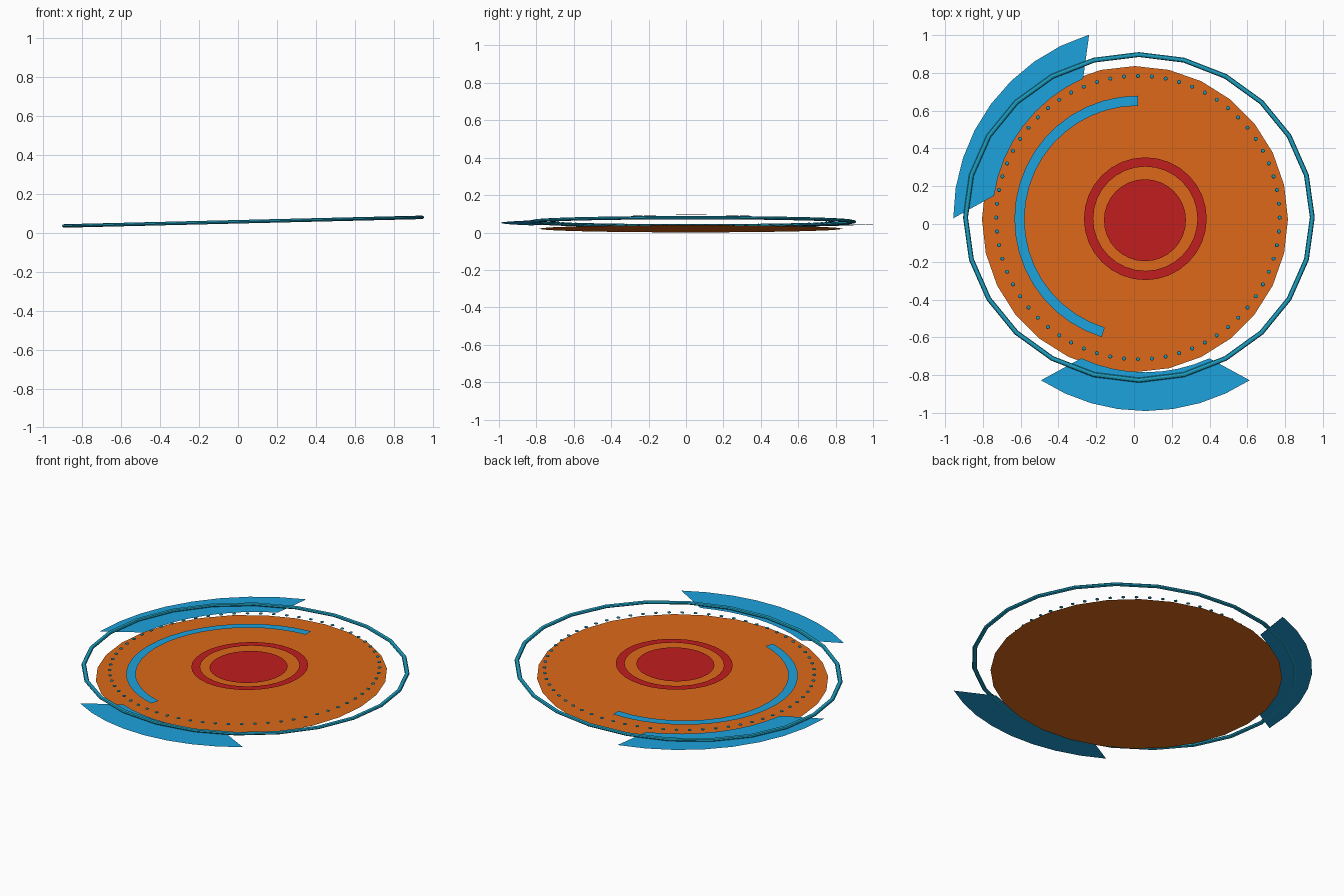
import bpy, bmesh
from math import sin, cos, pi, radians
from mathutils import Matrix

if "Cube" in bpy.data.objects:
    bpy.data.objects.remove(bpy.data.objects["Cube"])

TILT = 0.024  # every layer rises gently towards +x


def material(name, rgb):
    m = bpy.data.materials.new(name)
    m.diffuse_color = (*rgb, 1)
    m.use_nodes = True
    m.node_tree.nodes["Principled BSDF"].inputs["Base Color"].default_value = m.diffuse_color
    return m


ORANGE = material("orange", (0.72, 0.14, 0.01))
RED = material("red", (0.53, 0.012, 0.012))
BLUE = material("blue", (0.012, 0.36, 0.72))
TEAL = material("teal", (0.012, 0.35, 0.53))


def finish(name, bm, mat):
    for v in bm.verts:
        v.co.z += TILT * v.co.x
    me = bpy.data.meshes.new(name)
    bm.to_mesh(me)
    bm.free()
    me.materials.append(mat)
    ob = bpy.data.objects.new(name, me)
    bpy.context.collection.objects.link(ob)
    return ob


def disc(name, centre, r, sides, mat):
    bm = bmesh.new()
    bmesh.ops.create_circle(bm, cap_ends=True, segments=sides, radius=r,
                            matrix=Matrix.Translation(centre))
    for f in bm.faces:
        f.normal_update()
        if f.normal.z < 0:
            f.normal_flip()
    return finish(name, bm, mat)


def band(name, centre, r_in, r_out, inner, outer, steps, mat):
    """Flat arc; inner and outer edges have their own angle ranges (degrees)."""
    bm = bmesh.new()
    cx, cy, cz = centre
    prev = None
    for i in range(steps + 1):
        t = i / steps
        pair = []
        for r, (a0, a1) in ((r_in, inner), (r_out, outer)):
            a = radians(a0 + (a1 - a0) * t)
            pair.append(bm.verts.new((cx + r * cos(a), cy + r * sin(a), cz)))
        if prev:
            bm.faces.new((prev[0], prev[1], pair[1], pair[0]))
        prev = pair
    bmesh.ops.remove_doubles(bm, verts=bm.verts[:], dist=1e-5)
    return finish(name, bm, mat)


# base disc and raised centre
disc("base_disc", (0.005, 0.026, 0.02), 0.81, 28, ORANGE)
disc("centre_disc", (0.058, 0.02, 0.083), 0.217, 32, RED)
band("centre_ring", (0.06, 0.028, 0.086), 0.276, 0.325, (0, 360), (0, 360), 32, RED)

# thin inner arc
band("inner_arc", (0.02, 0.026, 0.04), 0.60, 0.653, (90, 253), (90, 253), 20, BLUE)

# outer segments with slanted ends
C = (0.06, 0.03, 0.05)
band("front_segment", C, 0.815, 1.02, (245.4, 294.6), (237.2, 302.8), 8, BLUE)
band("left_segment", C, 0.81, 1.017, (114, 171.5), (107, 180), 8, BLUE)

# slightly oval outer tube
bm = bmesh.new()
N, M, R = 24, 8, 0.013
rows = []
for i in range(N):
    a = 2 * pi * i / N
    rows.append([bm.verts.new((0.026 + (0.918 + R * cos(b)) * cos(a),
                               0.035 + (0.862 + R * cos(b)) * sin(a),
                               0.057 + 0.009 * sin(b)))
                 for b in (2 * pi * j / M for j in range(M))])
for i in range(N):
    p, q = rows[i], rows[(i + 1) % N]
    for j in range(M):
        k = (j + 1) % M
        bm.faces.new((p[j], q[j], q[k], p[k]))
finish("outer_tube", bm, TEAL)

# circle of beads
bm = bmesh.new()
for i in range(64):
    a = 2 * pi * i / 64
    pos = (0.021 + 0.75 * cos(a), 0.034 + 0.75 * sin(a), 0.058)
    m = Matrix.Translation(pos) @ Matrix.Diagonal((1, 1, 0.4, 1))
    bmesh.ops.create_icosphere(bm, subdivisions=1, radius=0.012, matrix=m)
finish("bead_circle", bm, TEAL)
